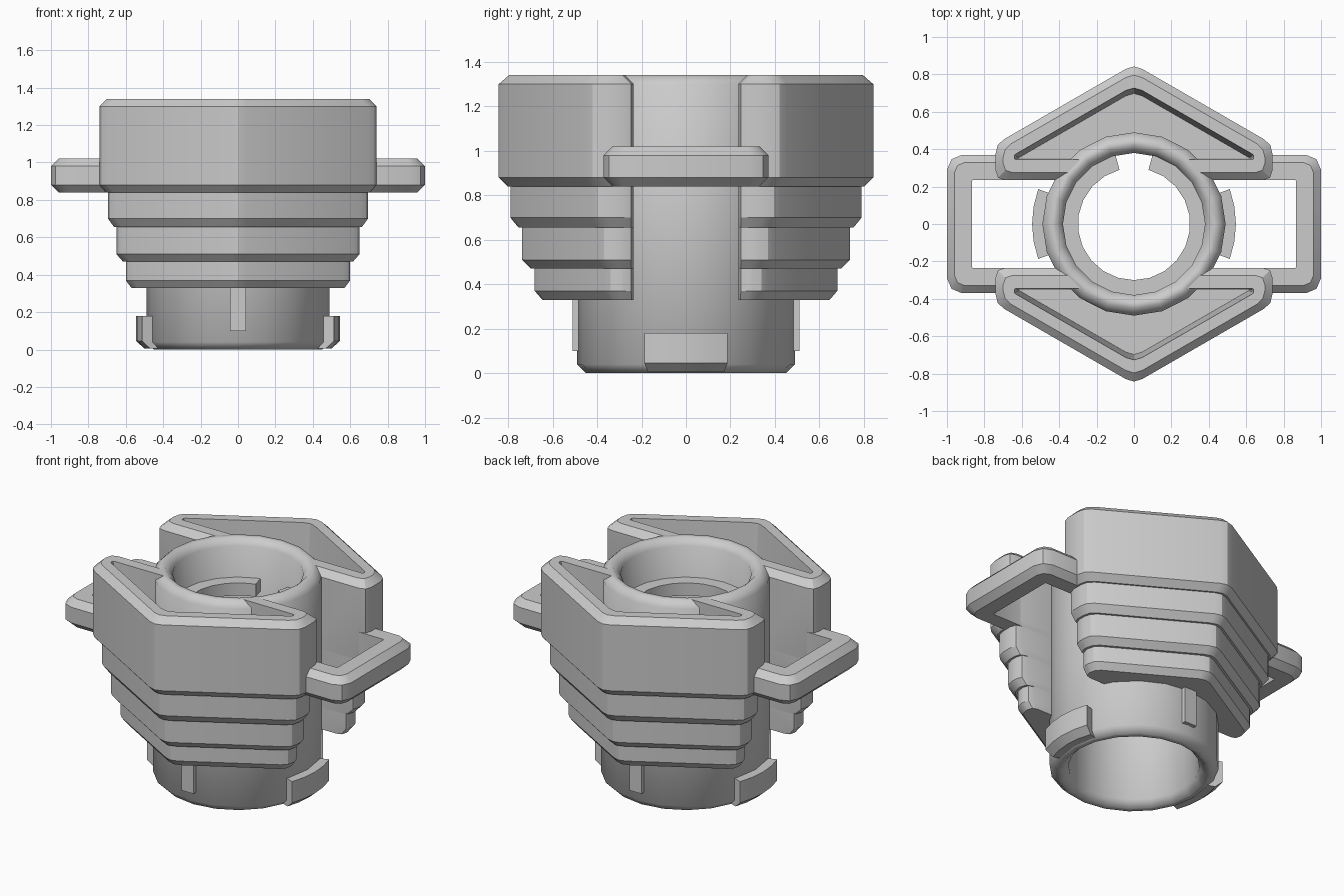
import bpy, bmesh
from math import sin, cos, tan, radians, pi
from mathutils import Vector

if "Cube" in bpy.data.objects:
    bpy.data.objects.remove(bpy.data.objects["Cube"])


def loft(name, rings, close_profile=False, close_path=False, smooth=32):
    """Bridge point rings; rings run along one direction, points along the other."""
    bm = bmesh.new()
    vs = [[bm.verts.new(p) for p in r] for r in rings]
    m, n = len(vs), len(vs[0])
    for i in range(m if close_profile else m - 1):
        for j in range(n if close_path else n - 1):
            a, b = vs[i], vs[(i + 1) % m]
            k = (j + 1) % n
            bm.faces.new((a[j], a[k], b[k], b[j]))
    if not close_profile:                      # cap first and last ring
        bm.faces.new(vs[0])
        bm.faces.new(vs[-1])
    elif not close_path:                       # cap both ends of the sweep
        bm.faces.new([r[0] for r in vs])
        bm.faces.new([r[-1] for r in vs])
    bmesh.ops.recalc_face_normals(bm, faces=bm.faces)
    me = bpy.data.meshes.new(name)
    bm.to_mesh(me)
    bm.free()
    ob = bpy.data.objects.new(name, me)
    bpy.context.collection.objects.link(ob)
    shade(ob, smooth)
    return ob


def shade(ob, angle):
    bpy.ops.object.select_all(action='DESELECT')
    ob.select_set(True)
    bpy.context.view_layer.objects.active = ob
    bpy.ops.object.shade_smooth_by_angle(angle=radians(angle))


def arc(name, profile, a0, a1, n, smooth=32):
    """Sweep an (r, z) profile around z between two angles in degrees."""
    full = abs(a1 - a0) >= 360
    steps = n if full else n + 1
    angs = [radians(a0 + (a1 - a0) * i / n) for i in range(steps)]
    return loft(name, [[(r * cos(a), r * sin(a), z) for a in angs] for r, z in profile],
                True, full, smooth)


def half_hexagon(a, b, z, s):
    """Rounded half hexagon outline: apothem a, flat inner side at y = b."""
    t30 = tan(pi / 6)
    pts = [Vector(p) for p in ((a, b), (a, a * t30), (0, 2 * a * t30), (-a, a * t30), (-a, b))]
    out = []
    for i, p in enumerate(pts):
        e, f = pts[i - 1] - p, pts[(i + 1) % 5] - p
        t = min(0.05, 0.42 * min(e.length, f.length))
        q, r = p + e.normalized() * t, p + f.normalized() * t
        out += [q, (q + r) * 0.25 + p * 0.5, r]
    return [(s * v.x, s * v.y, z) for v in out]


# central tube with chamfered rims
R, r, c, H = 0.49, 0.38, 0.04, 1.34
arc("tube", [(r, c), (r + c, 0), (R - c, 0), (R, c), (R, H - c), (R - c, H),
             (r + c, H), (r, H - c)], 0, 360, 20, 50)

# notched ledge inside the tube
arc("inner_ledge", [(0.30, 1.02), (0.40, 1.02), (0.40, 1.10), (0.30, 1.10)], 105, 435, 20)

# stepped half-hexagon bodies, hollowed from the top
b = 0.235
levels = [(0.57, b, 0.33), (0.60, b, 0.37), (0.60, b, 0.47),
          (0.615, b, 0.47), (0.65, b, 0.51), (0.65, b, 0.655),
          (0.663, b, 0.655), (0.695, b, 0.70), (0.695, b, 0.84),
          (0.705, b, 0.84), (0.74, b, 0.88), (0.74, b, 1.30),
          (0.70, b + 0.04, 1.34), (0.64, 0.345, 1.34), (0.615, 0.35, 0.94)]
bpy.ops.mesh.primitive_cylinder_add(vertices=20, radius=0.44, depth=3)
cutter = bpy.context.object
cutter.name = "bore_cutter"
cutter.hide_render = True
for name, s in (("back_stepped_body", 1), ("front_stepped_body", -1)):
    body = loft(name, [half_hexagon(*lv, s) for lv in levels], False, True)
    mod = body.modifiers.new("bore", 'BOOLEAN')
    mod.object = cutter
    mod.operation = 'DIFFERENCE'
    mod.solver = 'EXACT'
    bpy.ops.object.modifier_apply(modifier=mod.name)
    shade(body, 32)
bpy.data.objects.remove(cutter)


# side handle loops
def handle_path(d, z, s):
    x, y, k = 1 - d, 0.37 - d, max(0.004, 0.08 - 0.6 * d)
    half = [(0.66, y), (x - k, y), (x - 0.3 * k, y - 0.3 * k), (x, y - k)]
    pts = half + [(px, -py) for px, py in reversed(half)]
    return [(s * px, s * py, z) for px, py in pts]


section = [(0, 0.88), (0, 0.98), (0.04, 1.02), (0.135, 1.02), (0.135, 0.84), (0.04, 0.84)]
for name, s in (("right_handle", 1), ("left_handle", -1)):
    loft(name, [handle_path(d, z, s) for d, z in section], True, False)

# locking lugs near the tube foot
lug = [(0.44, 0.005), (0.50, 0.005), (0.545, 0.045), (0.545, 0.18), (0.44, 0.18)]
for name, a in (("right_lug", 0), ("left_lug", 180)):
    arc(name, lug, a - 20, a + 20, 4)

# small keying ribs
for name, s in (("back_rib", 1), ("front_rib", -1)):
    bpy.ops.mesh.primitive_cube_add(size=1, location=(0, s * 0.475, 0.225))
    rib = bpy.context.object
    rib.name = name
    rib.scale = (0.085, 0.07, 0.25)
